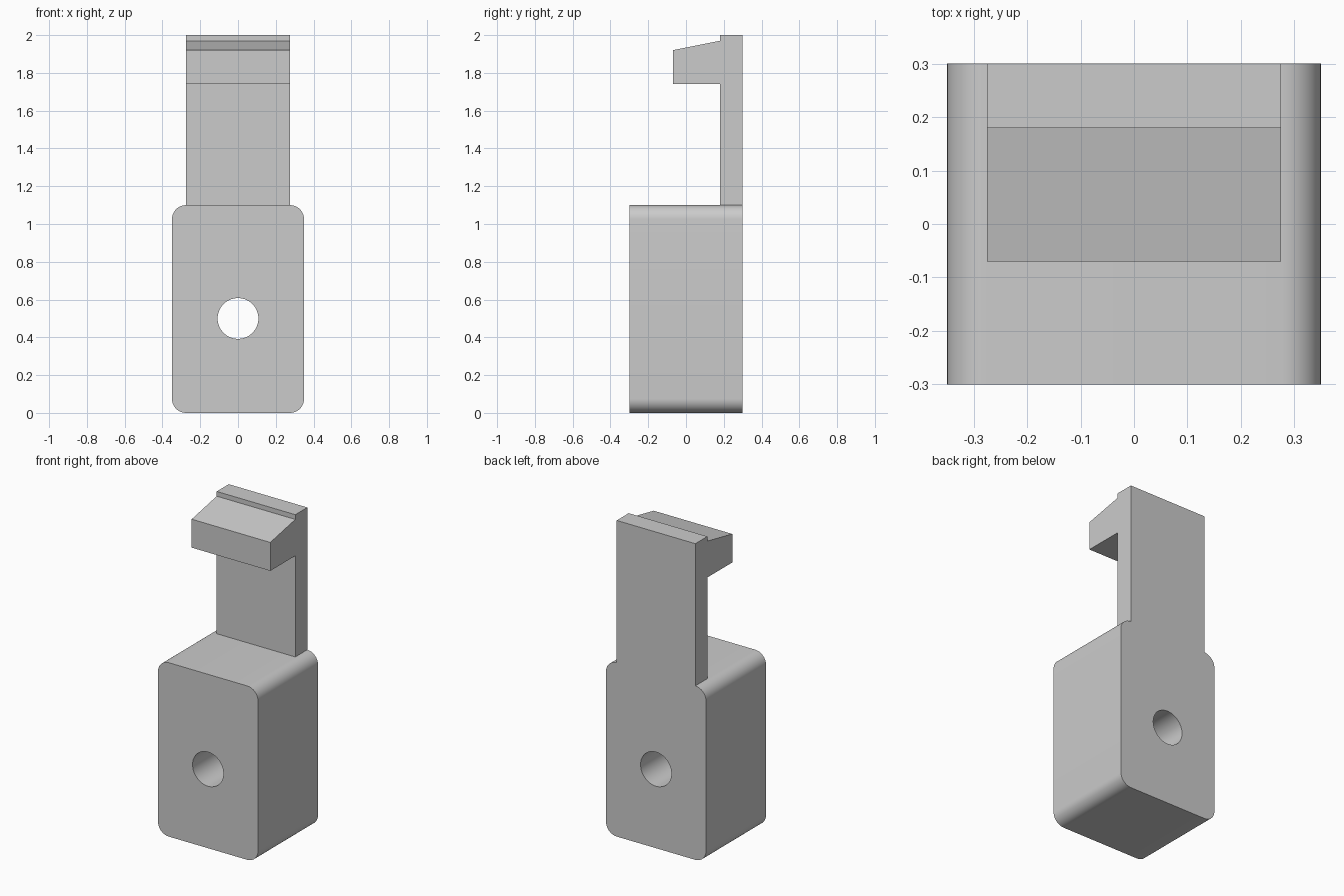
import bpy, bmesh
from math import sin, cos, pi, radians
from mathutils import Vector

if "Cube" in bpy.data.objects:
    bpy.data.objects.remove(bpy.data.objects["Cube"])


def prism(name, points, start, sweep):
    """Extrude a flat profile; start maps a 2D point to its 3D position."""
    bm = bmesh.new()
    face = bm.faces.new([bm.verts.new(start(a, b)) for a, b in points])
    ext = bmesh.ops.extrude_face_region(bm, geom=[face], use_keep_orig=True)
    moved = [v for v in ext["geom"] if isinstance(v, bmesh.types.BMVert)]
    bmesh.ops.translate(bm, verts=moved, vec=Vector(sweep))
    bmesh.ops.recalc_face_normals(bm, faces=bm.faces)
    mesh = bpy.data.meshes.new(name)
    bm.to_mesh(mesh)
    bm.free()
    obj = bpy.data.objects.new(name, mesh)
    bpy.context.collection.objects.link(obj)
    return obj


def arc(cx, cz, r, a0, a1, n):
    return [(cx + r * cos(a0 + (a1 - a0) * i / n),
             cz + r * sin(a0 + (a1 - a0) * i / n)) for i in range(n + 1)]


# Block: rounded rectangle in the front view, swept front to back
W, H, D, R = 0.35, 1.1, 0.3, 0.075
corners = [(W - R, H - R), (R - W, H - R), (R - W, R), (W - R, R)]
outline = []
for i, (cx, cz) in enumerate(corners):
    outline += arc(cx, cz, R, i * pi / 2, (i + 1) * pi / 2, 10)
block = prism("block", outline, lambda x, z: (x, -D, z), (0, 2 * D, 0))

# Pin hole through the block
circle = arc(0, 0.5, 0.108, 0, 2 * pi, 64)[:-1]
cutter = prism("hole_cutter", circle, lambda x, z: (x, -0.5, z), (0, 1, 0))
cutter.hide_render = True
cut = block.modifiers.new("pin_hole", 'BOOLEAN')
cut.operation = 'DIFFERENCE'
cut.solver = 'EXACT'
cut.object = cutter

bpy.ops.object.select_all(action='DESELECT')
bpy.context.view_layer.objects.active = block
block.select_set(True)
bpy.ops.object.modifier_apply(modifier=cut.name)
bpy.data.objects.remove(cutter)
bpy.ops.object.shade_smooth_by_angle(angle=radians(30))

# Latch arm with its hook: side profile swept across the width
latch = [(0.30, 1.1), (0.30, 2.0), (0.18, 2.0), (0.18, 1.97),
         (-0.07, 1.92), (-0.07, 1.74), (0.18, 1.74), (0.18, 1.1)]
prism("latch_arm", latch, lambda y, z: (-0.275, y, z), (0.55, 0, 0))
